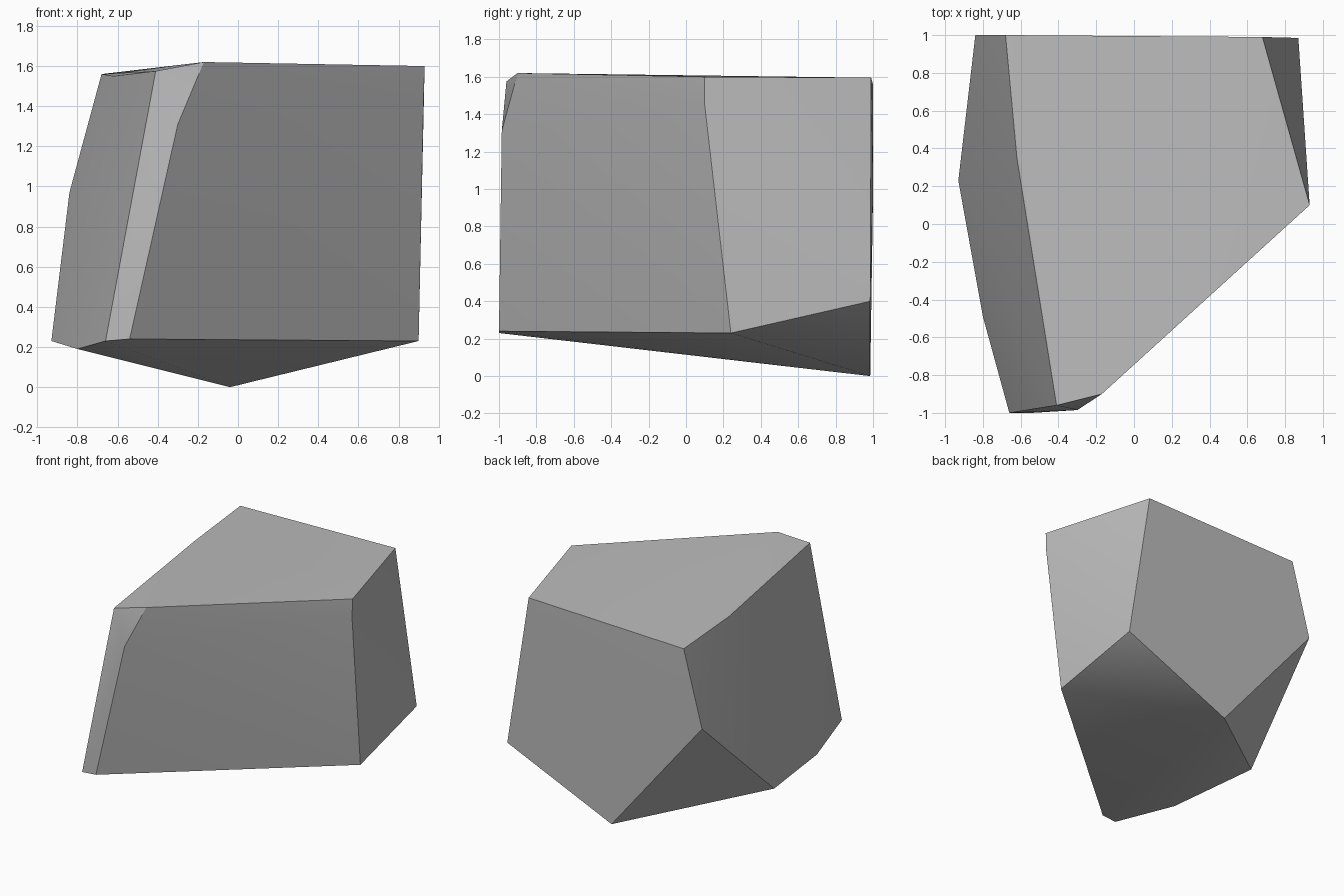
import bpy
import bmesh
from math import radians

cube = bpy.data.objects.get("Cube")
if cube:
    bpy.data.objects.remove(cube, do_unlink=True)

# Stone material
stone = bpy.data.materials.new("stone_grey")
stone.use_nodes = True
colour = (0.5, 0.5, 0.5, 1)
stone.diffuse_color = colour
bsdf = stone.node_tree.nodes["Principled BSDF"]
bsdf.inputs["Base Color"].default_value = colour
bsdf.inputs["Roughness"].default_value = 0.9

# Corners of the chipped boulder, grouped by where they sit
top_rim = [(-0.17, -0.90, 1.62), (0.93, 0.10, 1.60), (0.68, 0.99, 1.595),
           (-0.68, 1.00, 1.56), (-0.62, 0.35, 1.55), (-0.41, -0.96, 1.575)]
side_chips = [(-0.30, -0.985, 1.31), (0.925, 0.10, 1.45),
              (0.87, 0.985, 0.40), (-0.84, 1.00, 0.97)]
lower_rim = [(-0.54, -1.00, 0.24), (-0.66, -1.00, 0.23), (-0.80, -0.49, 0.19),
             (-0.93, 0.23, 0.23), (0.90, 0.24, 0.23)]
foot = [(-0.04, 0.985, 0.0)]

# Boulder: convex shell around the corners
bm = bmesh.new()
for corner in top_rim + side_chips + lower_rim + foot:
    bm.verts.new(corner)
bmesh.ops.convex_hull(bm, input=bm.verts[:])
bmesh.ops.recalc_face_normals(bm, faces=bm.faces[:])
mesh = bpy.data.meshes.new("boulder")
bm.to_mesh(mesh)
bm.free()
mesh.materials.append(stone)

boulder = bpy.data.objects.new("boulder", mesh)
bpy.context.collection.objects.link(boulder)

# Soft shading inside each facet, crisp edges between them
bpy.ops.object.select_all(action="DESELECT")
boulder.select_set(True)
bpy.context.view_layer.objects.active = boulder
bpy.ops.object.shade_smooth_by_angle(angle=radians(30))
